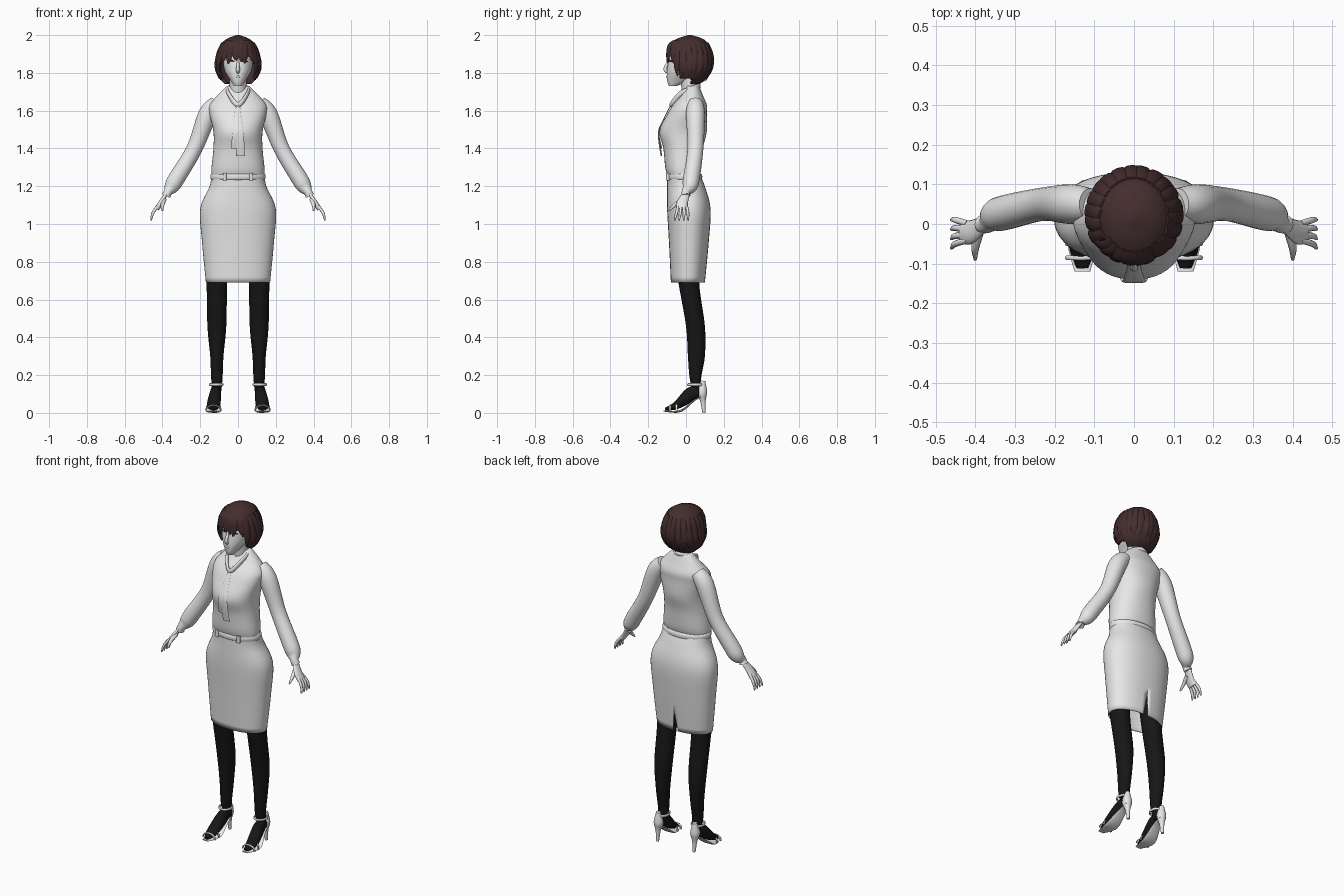
import bpy, bmesh, math, random
from mathutils import Vector

random.seed(4)
default_cube = bpy.data.objects.get("Cube")
if default_cube:
    bpy.data.objects.remove(default_cube, do_unlink=True)


def material(name, *colour):
    mat = bpy.data.materials.new(name)
    mat.use_nodes = True
    mat.diffuse_color = (*colour, 1)
    mat.node_tree.nodes["Principled BSDF"].inputs["Base Color"].default_value = (*colour, 1)
    return mat


GREY = material("pale grey", .8, .8, .8)
BLACK = material("tights black", .008, .008, .008)
BROWN = material("dark brown", .06, .027, .028)
ACROSS, DEEP, UP = Vector((1, 0, 0)), Vector((0, 1, 0)), Vector((0, 0, 1))


def spline(rows, closed=False, steps=5):
    """Smooth a list of equal-length tuples with a Catmull-Rom curve."""
    count, smooth = len(rows), []

    def pick(i):
        return rows[i % count if closed else max(0, min(count - 1, i))]

    for i in range(count if closed else count - 1):
        neighbours = list(zip(pick(i - 1), pick(i), pick(i + 1), pick(i + 2)))
        for k in range(steps):
            t = k / steps
            smooth.append(tuple(b + t / 2 * (c - a + t * (2 * a - 5 * b + 4 * c - d + t * (3 * (b - c) + d - a)))
                                for a, b, c, d in neighbours))
    return smooth if closed else smooth + [tuple(rows[-1])]


def loft(name, rings, mat, wrap=True, caps=True, closed=False):
    """Skin a list of point rings into one smooth object."""
    bm = bmesh.new()
    grid = [[bm.verts.new(point) for point in ring] for ring in rings]
    size = len(grid[0])
    following = grid[1:] + grid[:1] if closed else grid[1:]
    for low, high in zip(grid, following):
        for i in range(size if wrap else size - 1):
            j = (i + 1) % size
            bm.faces.new((low[i], low[j], high[j], high[i]))
    if caps and not closed:
        bm.faces.new(grid[0])
        bm.faces.new(grid[-1])
    bmesh.ops.remove_doubles(bm, verts=bm.verts, dist=.00001)
    bmesh.ops.recalc_face_normals(bm, faces=bm.faces)
    for face in bm.faces:
        face.smooth = True
    mesh = bpy.data.meshes.new(name)
    bm.to_mesh(mesh)
    bm.free()
    mesh.set_sharp_from_angle(angle=math.radians(55))
    mesh.materials.append(mat)
    obj = bpy.data.objects.new(name, mesh)
    bpy.context.scene.collection.objects.link(obj)
    return obj


def body(name, rows, mat, centre=0, power=2.2, sides=48, slit_top=None, caps=True):
    """Stack of level ovals, each given as height, half width, front y and back y."""
    rings = []
    for z, half, front, back in spline(rows):
        ring = []
        for i in range(sides + 1 if slit_top else sides):
            angle = math.pi / 2 + math.tau * i / sides
            c, s = math.cos(angle), math.sin(angle)
            x = centre + half * math.copysign(abs(c) ** (2 / power), c)
            y = (front + back) / 2 + (back - front) / 2 * math.copysign(abs(s) ** (2 / power), s)
            if slit_top and i in (0, sides):
                x = math.copysign(max(0, slit_top - z) / 8, i - 1)
            ring.append((x, y, z))
        rings.append(ring)
    return loft(name, rings, mat, wrap=not slit_top, caps=caps)


def tube(name, path, radius, mat=GREY, ref=DEEP, flat=1, side=1, closed=False, sides=14):
    """Oval tube along a path; radius is measured along ref, and flat scales it across."""
    radii, flats = (v if isinstance(v, list) else [v] * len(path) for v in (radius, flat))
    rows = spline([(x * side, y, z, r, r * f) for (x, y, z), r, f in zip(path, radii, flats)], closed)
    rings, count = [], len(rows)
    for i, (x, y, z, wide, thick) in enumerate(rows):
        before = rows[i - 1 if closed else max(i - 1, 0)]
        after = rows[(i + 1) % count if closed else min(i + 1, count - 1)]
        tangent = (Vector(after[:3]) - Vector(before[:3])).normalized()
        u = (ref - tangent * ref.dot(tangent)).normalized()
        v = tangent.cross(u)
        turns = [math.tau * k / sides for k in range(sides)]
        rings.append([Vector((x, y, z)) + u * wide * math.cos(a) + v * thick * math.sin(a) for a in turns])
    return loft(name, rings, mat, closed=closed)


def oval(x, y, z, across, deep):
    """Points of a level oval, for belts and straps."""
    turns = [math.tau * k / 16 for k in range(16)]
    return [(x + across * math.cos(a), y + deep * math.sin(a), z) for a in turns]


def thicken(obj, thickness):
    shell = obj.modifiers.new("thickness", "SOLIDIFY")
    shell.thickness, shell.offset = thickness, -1


# Pencil skirt with a back slit, and its belt
skirt = body("skirt", [(.69, .17, -.08, .1), (.9, .19, -.09, .12), (1.08, .2, -.1, .13),
                       (1.2, .15, -.1, .1), (1.27, .14, -.1, .07)], GREY, slit_top=.82, caps=False)
thicken(skirt, .005)
tube("belt", oval(0, -.01, 1.25, .14, .09), .016, ref=UP, flat=.4, closed=True)

# Blouse, collar and the two hanging bow ends
body("blouse", [(1.26, .14, -.1, .07), (1.3, .14, -.11, .08), (1.4, .13, -.12, .09), (1.49, .13, -.14, .11),
                (1.58, .15, -.1, .11), (1.63, .15, -.07, .11), (1.68, .11, -.03, .09), (1.73, .06, 0, .07)], GREY)
collar_side = [(.05, .04, 1.72), (.05, -.03, 1.69)]
collar = [(0, .07, 1.73), *collar_side, (0, -.08, 1.63)] + [(-x, y, z) for x, y, z in reversed(collar_side)]
tube("collar", collar, .013, ref=UP, flat=.6, closed=True)
for name, drift, end in (("bow_long_end", .005, 1.36), ("bow_short_end", -.005, 1.4)):
    tube(name, [(0, -.08, 1.63), (drift, -.12, 1.55), (drift * 2, -.145, 1.48), (drift * 3, -.13, end)],
         [.01, .015, .02, .022], ref=ACROSS, flat=.2)

# Neck, head and face
tube("neck", [(0, .03, 1.66), (0, .01, 1.8)], .045)
body("head", [(1.73, .02, -.09, -.05), (1.76, .04, -.1, .02), (1.81, .07, -.1, .09), (1.88, .08, -.09, .12),
              (1.95, .07, -.07, .1), (1.98, .03, -.02, .05)], GREY)
tube("nose", [(0, -.09, 1.87), (0, -.11, 1.82), (0, -.09, 1.8)], [.005, .01, .008], ref=ACROSS)
tube("mouth", [(-.02, -.09, 1.78), (0, -.1, 1.78), (.02, -.09, 1.78)], [.002, .006, .002], ref=UP)

# Bobbed hair: a cap opened around the face and nape, plus tapered locks
HAIR = [(1.74, .07, -.05, .07), (1.77, .1, -.08, .11), (1.83, .12, -.1, .14), (1.9, .11, -.1, .14),
        (1.95, .09, -.09, .12), (1.98, .06, -.05, .09), (2, .01, .01, .03)]
SURFACE = spline(HAIR)
cap = body("hair_cap", HAIR, BROWN, power=2)
bm = bmesh.new()
bm.from_mesh(cap.data)
opening = []
for face in bm.faces:
    middle = face.calc_center_median()
    over_face = middle.y < -.035 and middle.z < 1.885
    under_jaw = middle.y < .03 and middle.z < 1.77
    if over_face or under_jaw or len(face.verts) > 4 and middle.z < 1.8:
        opening.append(face)
bmesh.ops.delete(bm, geom=opening, context="FACES")
bm.to_mesh(cap.data)
bm.free()
thicken(cap, .012)


def hair_lock(name, degrees, top, bottom, drift=0):
    """Tapered lock lying on the hair cap; the angle is measured from the front."""
    points, widths = [], []
    for k in range(6):
        t = k / 5
        z = top + (bottom - top) * t
        _, half, front, back = min(SURFACE, key=lambda row: abs(row[0] - max(z, 1.765)))
        a = math.radians(degrees + drift * t)
        points.append((half * math.sin(a), (front + back) / 2 - (back - front) / 2 * math.cos(a), z))
        widths.append(.02 * (.6 + t - 1.45 * t ** 3))
    a = math.radians(degrees)
    tube(name, points, widths, BROWN, Vector((math.cos(a), math.sin(a), 0)), flat=.3, sides=8)


for angle in range(-48, 49, 12):
    hair_lock("fringe_lock", angle, 1.97, random.uniform(1.845, 1.87), random.uniform(-9, 9))
for angle in range(56, 305, 16):
    tip = 1.75 + .03 * abs(math.cos(math.radians(angle) / 2)) + random.uniform(-.005, .01)
    hair_lock("bob_lock", angle, 1.96, tip, random.uniform(-4, 4))

# Paired parts
for side, label in ((1, "left_"), (-1, "right_")):
    tube(label + "belt_buckle", [(.07, -.095, 1.23), (.07, -.095, 1.27)], .01, ref=ACROSS, side=side)
    tube(label + "eyelashes", [(.02, -.09, 1.86), (.035, -.087, 1.865), (.05, -.073, 1.86)],
         [.002, .005, .003], BROWN, UP, side=side)

    # Sleeve, gathered into a cuff
    tube(label + "sleeve", [(.11, .05, 1.64), (.16, .05, 1.58), (.23, .05, 1.4), (.32, .03, 1.25),
                            (.35, .02, 1.2), (.37, 0, 1.17), (.38, 0, 1.15)],
         [.04, .05, .042, .044, .04, .023, .024], side=side, sides=24)

    # Hand with four fingers and a thumb
    tube(label + "palm", [(.38, 0, 1.16), (.41, -.02, 1.11), (.43, -.02, 1.08)],
         [.02, .03, .03], flat=.45, side=side)
    for k in range(4):
        spread = (k - 1.5) / 50
        tube(label + "finger", [(.42, spread * .7 - .02, 1.1), (.45, spread - .02, 1.06),
                                (.46, spread * 1.2 - .025, 1.02)], [.008, .008, .004], side=side, sides=8)
    tube(label + "thumb", [(.39, -.02, 1.13), (.4, -.06, 1.1), (.4, -.09, 1.07)],
         [.012, .01, .004], ref=ACROSS, side=side, sides=8)

    # Leg and foot in tights
    body(label + "leg", [(.09, .02, .04, .09), (.18, .03, .02, .08), (.3, .035, .01, .1), (.46, .05, 0, .1),
                         (.69, .055, -.04, .07), (.85, .07, -.06, .09)], BLACK, centre=.112 * side, power=2)
    tube(label + "foot", [(.12, .08, .11), (.12, .03, .1), (.13, -.05, .04), (.13, -.11, .02)],
         [.02, .03, .035, .015], BLACK, ACROSS, [1.2, 1.3, .6, .5], side, sides=20)

    # Heeled sandal
    tube(label + "sole", [(.12, .1, .09), (.12, .05, .07), (.13, -.03, .01), (.13, -.12, .01)],
         [.02, .025, .04, .02], ref=ACROSS, flat=.15, side=side)
    tube(label + "heel", [(.12, .09, .17), (.12, .085, .11), (.12, .09, .06), (.12, .095, 0)],
         [.012, .027, .014, .008], side=side)
    tube(label + "ankle_strap", oval(.115, .05, .15, .034, .04), .007, ref=UP, flat=.6, side=side, closed=True)
    for y, height in ((-.05, .05), (-.085, .03)):
        arc = [math.pi * k / 6 for k in range(7)]
        tube(label + "toe_strap", [(.13 + .04 * math.cos(a), y, .01 + height * math.sin(a)) for a in arc],
             .006, flat=.6, side=side)
